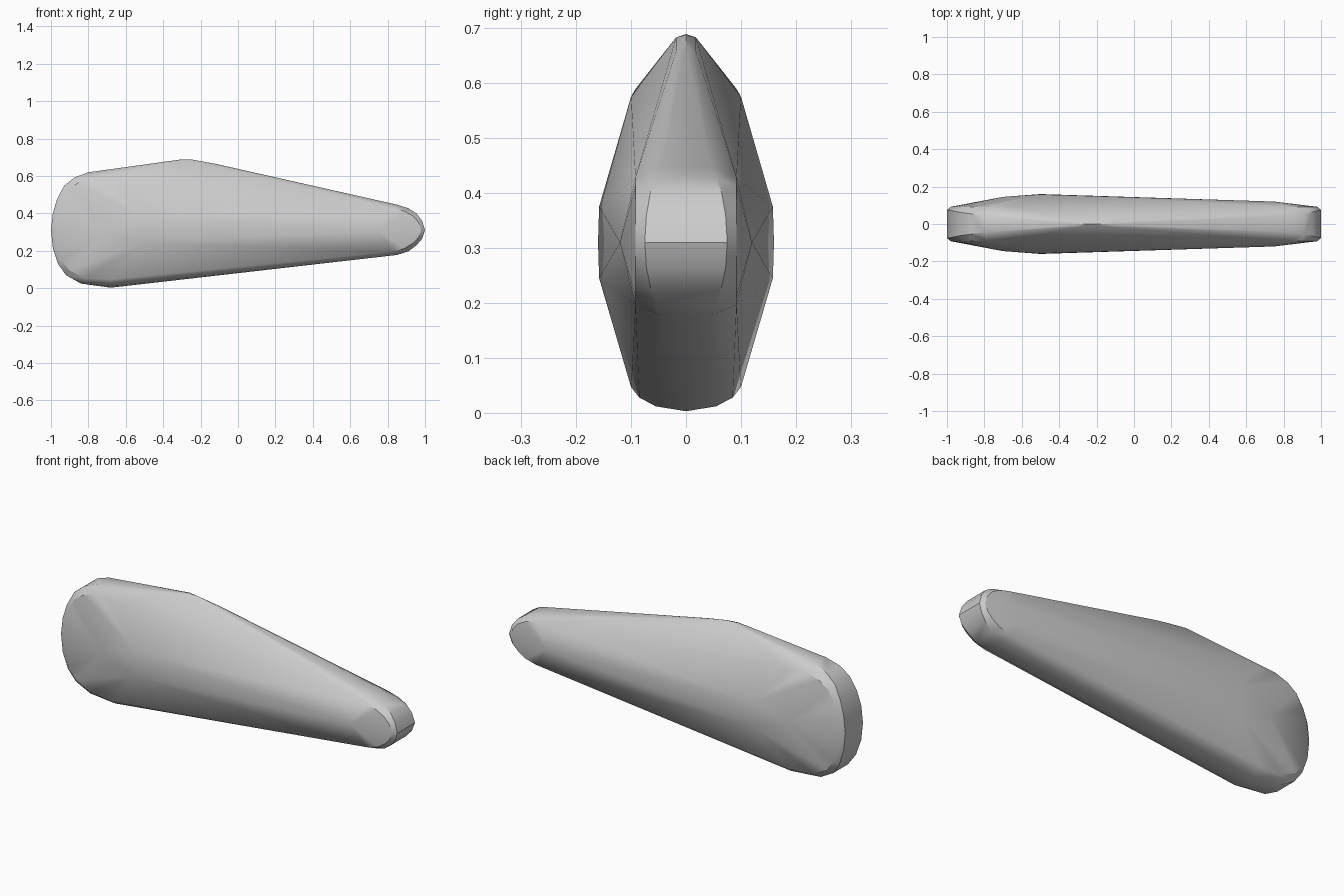
import bpy, bmesh

bm = bmesh.new()


def add(x, y, z):
    """Add a point and its mirror image across the centre plane."""
    for s in ((1, -1) if y else (1,)):
        bm.verts.new((x, s * y, z))


# Broad rounded end: (x, z, half width of the flat band)
wide_end = [(-0.80, 0.620, 0.045), (-0.875, 0.592, 0.055), (-0.93, 0.548, 0.062),
            (-0.968, 0.475, 0.07), (-0.99, 0.40, 0.075), (-1.0, 0.31, 0.075),
            (-0.99, 0.215, 0.075), (-0.962, 0.13, 0.07), (-0.92, 0.07, 0.062),
            (-0.84, 0.025, 0.055)]
# Narrow rounded end
tip_end = [(0.85, 0.447, 0.045), (0.91, 0.428, 0.055), (0.955, 0.40, 0.065),
           (0.985, 0.36, 0.072), (1.0, 0.31, 0.075), (0.985, 0.265, 0.072),
           (0.955, 0.23, 0.065), (0.91, 0.197, 0.055), (0.85, 0.178, 0.045)]

for profile, sx in ((wide_end, 1), (tip_end, -1)):
    for x, z, h in profile:
        add(x, h, z)
        # Softened rim, inset towards the body
        add(x + sx * 0.02, 0.092, 0.31 + (z - 0.31) * (0.9 if sx > 0 else 0.86))

# Ridge along the top
for x, y, z in [(-0.30, 0, 0.689), (-0.30, 0.018, 0.683), (-0.24, 0, 0.687),
                (-0.12, 0, 0.665), (-0.12, 0.018, 0.658)]:
    add(x, y, z)
# Keel and shoulders
for x, y, z in [(-0.68, 0, 0.003), (-0.68, 0.055, 0.012), (-0.68, 0.085, 0.028),
                (-0.68, 0.10, 0.047), (-0.68, 0.10, 0.575)]:
    add(x, y, z)
# Bulging cheeks
for x, y, z in [(-0.50, 0.158, 0.375), (-0.50, 0.160, 0.31), (-0.50, 0.158, 0.245),
                (-0.70, 0.145, 0.31), (0.75, 0.12, 0.31)]:
    add(x, y, z)

# Wrap all the points in one convex skin
res = bmesh.ops.convex_hull(bm, input=bm.verts)
bmesh.ops.delete(bm, geom=[v for v in bm.verts if not v.link_faces], context='VERTS')
bmesh.ops.recalc_face_normals(bm, faces=bm.faces)

mesh = bpy.data.meshes.new("tapered_body")
bm.to_mesh(mesh)
bm.free()
body = bpy.data.objects.new("tapered_body", mesh)
bpy.context.collection.objects.link(body)
bpy.context.view_layer.objects.active = body
body.select_set(True)
bpy.ops.object.shade_smooth_by_angle(angle=0.5)
